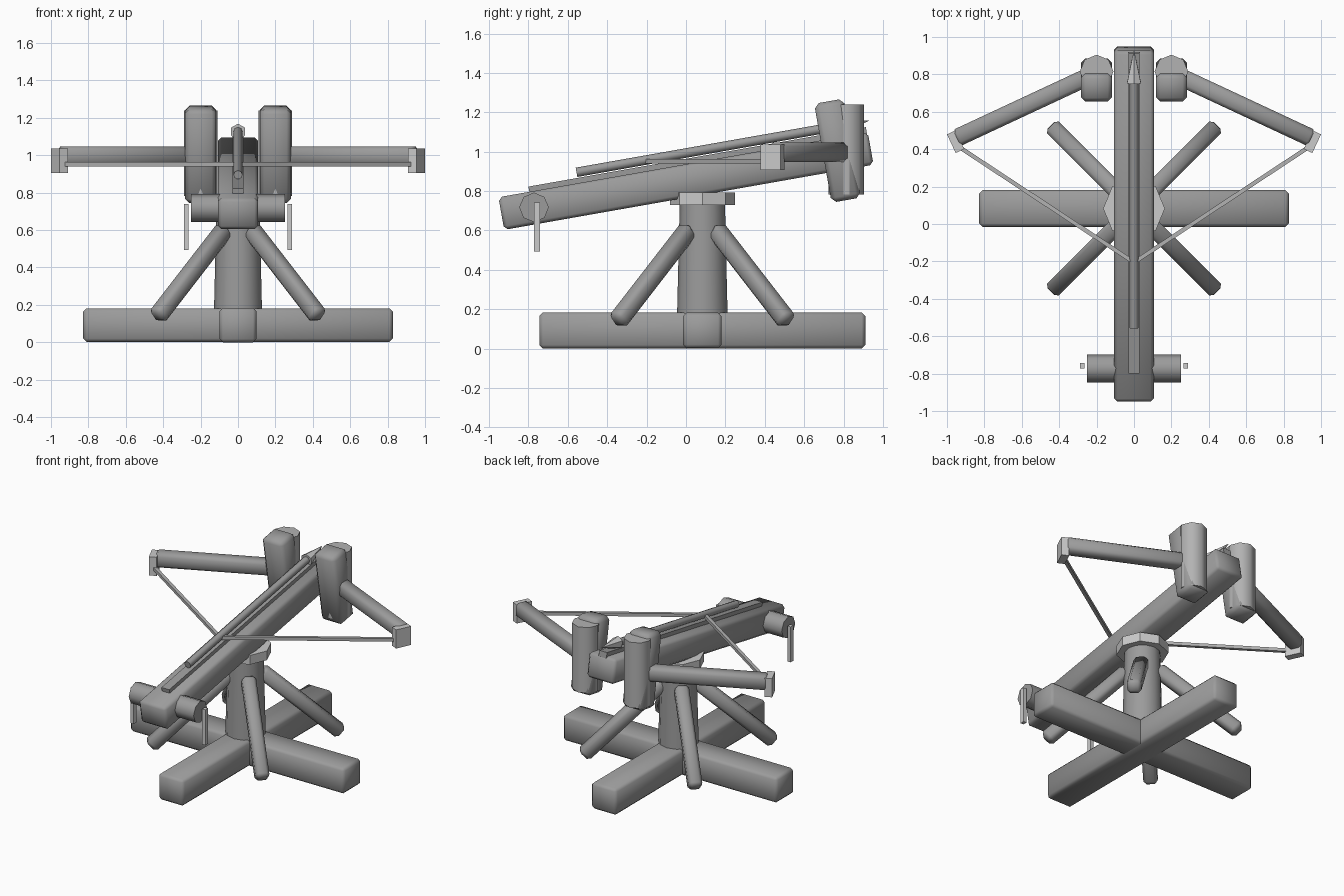
import bpy
from math import radians
from mathutils import Vector, Matrix

if "Cube" in bpy.data.objects:
    bpy.data.objects.remove(bpy.data.objects["Cube"])

TILT = Matrix.Rotation(radians(10), 4, 'X')
STOCK = Matrix.Translation((0, 0, 0.851)) @ TILT   # frame of the tilted stock
CY = 0.083                                         # y of the stand's centre


def grey(name, v):
    m = bpy.data.materials.new(name)
    m.diffuse_color = (v, v, v, 1)
    m.use_nodes = True
    m.node_tree.nodes["Principled BSDF"].inputs["Base Color"].default_value = m.diffuse_color
    return m


WOOD, ROPE = grey("dark_wood", 0.33), grey("rope", 0.45)


def finish(name, matrix, mat=None, bevel=0.0, angle=50):
    ob = bpy.context.object
    ob.name = name
    ob.matrix_world = matrix
    if mat:
        ob.data.materials.append(mat)
    if bevel:
        m = ob.modifiers.new("bevel", 'BEVEL')
        m.width, m.segments = bevel, 1
        m.limit_method = 'ANGLE'
        bpy.ops.object.modifier_apply(modifier=m.name)
    bpy.ops.object.shade_smooth_by_angle(angle=radians(angle))
    return ob


def box(name, size, matrix, mat=None, bevel=0.0):
    bpy.ops.mesh.primitive_cube_add(size=1)
    bpy.context.object.data.transform(Matrix.Diagonal((*size, 1)))
    return finish(name, matrix, mat, bevel)


def prism(name, sides, r1, r2, depth, matrix, mat=None, angle=50):
    bpy.ops.mesh.primitive_cone_add(vertices=sides, radius1=r1, radius2=r2, depth=depth)
    return finish(name, matrix, mat, angle=angle)


def at(x, y, z):
    return Matrix.Translation((x, y, z))


def between(a, b):
    """Matrix whose z axis runs from a to b, plus the distance."""
    a, b = Vector(a), Vector(b)
    d = b - a
    return at(*((a + b) / 2)) @ d.to_track_quat('Z', 'Y').to_matrix().to_4x4(), d.length


# crossed base beams
box("base_beam_side", (1.655, 0.197, 0.18), at(0, CY, 0.092), WOOD, 0.018)
box("base_beam_length", (0.197, 1.655, 0.184), at(0, CY, 0.092), WOOD, 0.018)

# central column and swivel plate
prism("column", 12, 0.13, 0.115, 0.63, at(0, CY, 0.415), WOOD)
prism("swivel_plate", 8, 0.165, 0.165, 0.064, at(0, CY, 0.76), angle=30)

# four diagonal braces
for sx in (-1, 1):
    for sy in (-1, 1):
        m, length = between((sx * 0.432, CY + sy * 0.432, 0.137), (sx * 0.07, CY + sy * 0.07, 0.605))
        box("brace", (0.09, 0.09, length), m, WOOD, 0.02)

# tilted stock with its slide rail
box("stock", (0.213, 1.905, 0.168), STOCK, WOOD, 0.018)
box("slide_rail", (0.06, 1.74, 0.06), STOCK @ at(0, 0.077, 0.081), WOOD)

# bolt with a pointed head
Y_AXIS = Matrix.Rotation(radians(-90), 4, 'X')
prism("bolt_shaft", 8, 0.024, 0.024, 1.36, STOCK @ at(0, 0.14, 0.14) @ Y_AXIS, WOOD)
prism("bolt_head", 6, 0.043, 0.0, 0.18, STOCK @ at(0, 0.881, 0.14) @ Y_AXIS, angle=30)

# winch drum
prism("winch_drum", 8, 0.075, 0.075, 0.5,
      at(0, -0.772, 0.717) @ Matrix.Rotation(radians(90), 4, 'Y'), WOOD)

for s in (-1, 1):
    # torsion housing and the upright coil inside it
    box("torsion_housing", (0.167, 0.152, 0.51), at(s * 0.2, 0.77, 1.005) @ TILT, WOOD, 0.024)
    prism("torsion_coil", 8, 0.09, 0.09, 0.457, at(s * 0.2, 0.815, 1.0115), ROPE)
    # bow arm and its square tip
    m, length = between((s * 0.2, 0.81, 0.997), (s * 0.955, 0.455, 0.997))
    turn = Matrix.Rotation(radians(-25 * s), 4, 'Z')
    box("bow_arm", (length, 0.095, 0.1), at(*m.translation) @ turn, WOOD, 0.02)
    box("bow_tip", (0.05, 0.11, 0.13), at(s * 0.954, 0.44, 0.971) @ turn)
    # bowstring half
    m, length = between((s * 0.955, 0.425, 0.952), (0, -0.205, 0.952))
    box("bowstring", (0.022, 0.022, length), m, ROPE)
    # winch handle
    box("winch_handle", (0.024, 0.03, 0.247), at(s * 0.276, -0.757, 0.617))
